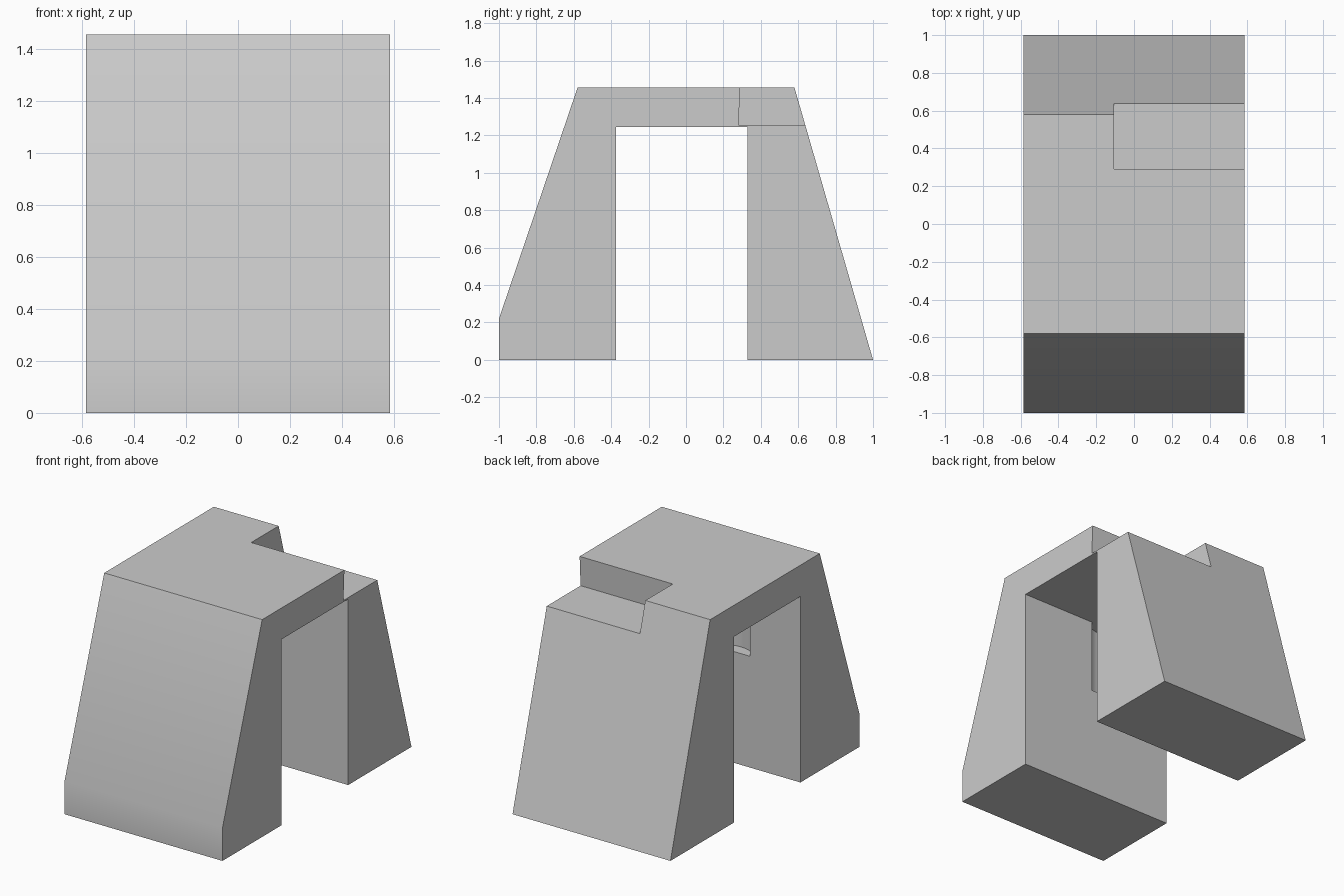
import bpy, bmesh, math
from mathutils import Vector

if "Cube" in bpy.data.objects:
    bpy.data.objects.remove(bpy.data.objects["Cube"])


def prism(name, points, offset):
    """Extrude a closed outline of 3D points along an offset vector."""
    bm = bmesh.new()
    face = bm.faces.new([bm.verts.new(p) for p in points])
    ext = bmesh.ops.extrude_face_region(bm, geom=[face])
    moved = [v for v in ext["geom"] if isinstance(v, bmesh.types.BMVert)]
    bmesh.ops.translate(bm, verts=moved, vec=Vector(offset))
    bmesh.ops.recalc_face_normals(bm, faces=bm.faces)
    mesh = bpy.data.meshes.new(name)
    bm.to_mesh(mesh)
    bm.free()
    obj = bpy.data.objects.new(name, mesh)
    bpy.context.collection.objects.link(obj)
    return obj


def cut(target, cutter):
    mod = target.modifiers.new(cutter.name, 'BOOLEAN')
    mod.operation = 'DIFFERENCE'
    mod.solver = 'EXACT'
    mod.object = cutter
    bpy.context.view_layer.objects.active = target
    bpy.ops.object.modifier_apply(modifier=mod.name)
    bpy.data.objects.remove(cutter, do_unlink=True)


# Archway body: side profile (y, z) extruded across the width
HALF = 0.585
profile = [(-1, 0), (-1, 0.22), (-0.58, 1.455), (0.58, 1.455), (1, 0),
           (0.33, 0), (0.33, 1.245), (-0.375, 1.245), (-0.375, 0)]
body = prism("arch_body", [(-HALF, y, z) for y, z in profile], (2 * HALF, 0, 0))

# Step notch in the rear top corner
notch = [(0.28, 1.255), (0.8, 1.255), (0.8, 1.655), (0.30, 1.655)]
cut(body, prism("notch_cutter", [(-0.105, y, z) for y, z in notch], (0.9, 0, 0)))

# Shallow rounded recess in the inner face of the front leg
cx, rx, depth = -0.09, 0.123, 0.08
arc = [(cx + rx * math.cos(math.pi * i / 12),
        -0.375 - depth * math.sin(math.pi * i / 12), 0.745) for i in range(13)]
arc += [(cx - rx, -0.30, 0.745), (cx + rx, -0.30, 0.745)]
cut(body, prism("recess_cutter", arc, (0, 0, 0.5)))

# Soft shading on shallow angles, crisp edges elsewhere
bpy.ops.object.select_all(action='DESELECT')
body.select_set(True)
bpy.context.view_layer.objects.active = body
bpy.ops.object.shade_smooth_by_angle(angle=math.radians(30))
